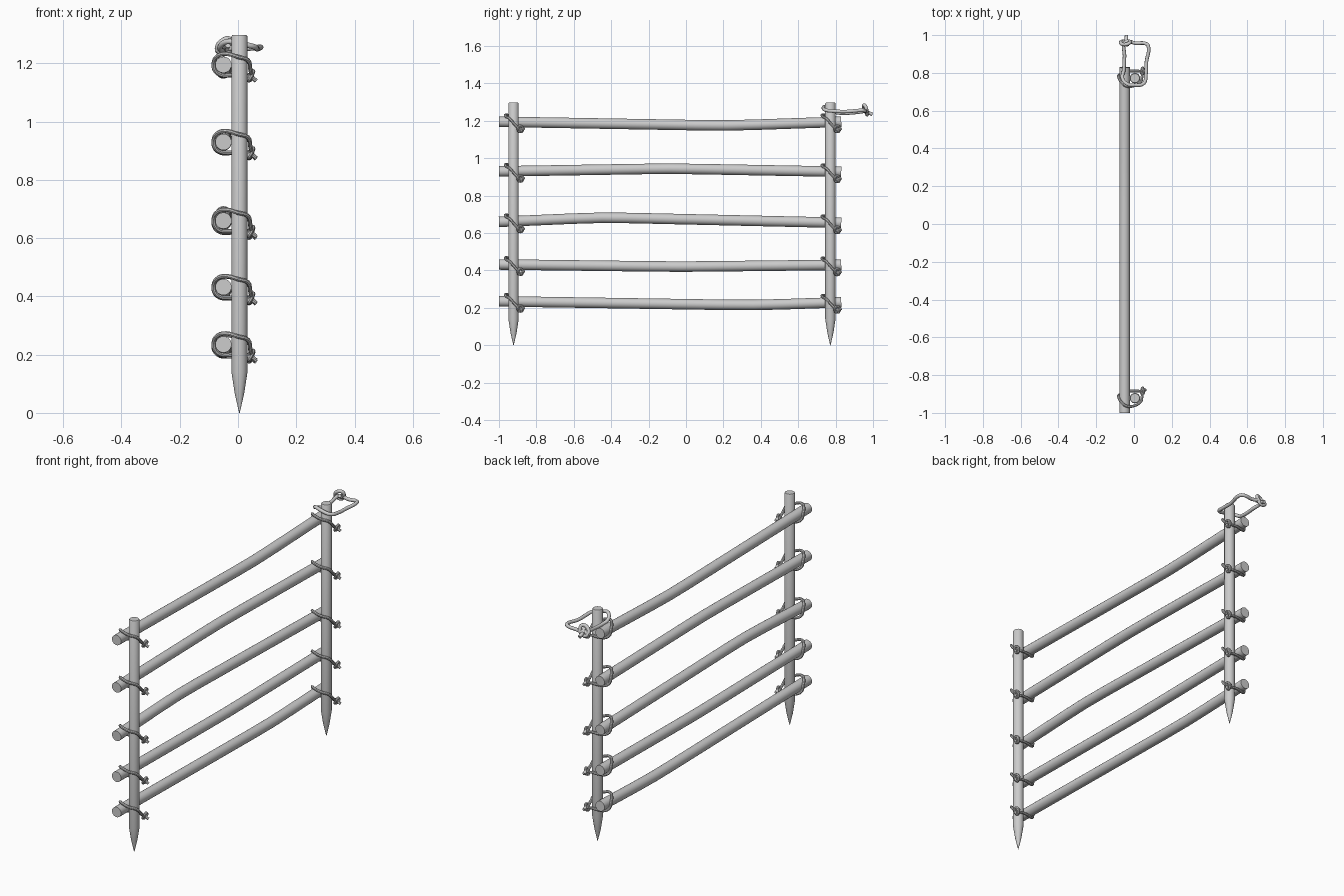
import bpy, math
from math import radians

if "Cube" in bpy.data.objects:
    bpy.data.objects.remove(bpy.data.objects["Cube"])


def finish(ob):
    bpy.ops.object.select_all(action='DESELECT')
    bpy.context.view_layer.objects.active = ob
    ob.select_set(True)
    if ob.type == 'CURVE':
        bpy.ops.object.convert(target='MESH')
    bpy.ops.object.shade_smooth_by_angle(angle=radians(40))


def tube(name, strands, radius, smooth=True, closed=(), res=3, sub=4):
    """Round tubes along one or more paths, joined in one object."""
    cu = bpy.data.curves.new(name, 'CURVE')
    cu.dimensions = '3D'
    cu.bevel_depth = radius
    cu.bevel_resolution = res
    cu.use_fill_caps = True
    cu.resolution_u = sub
    for i, pts in enumerate(strands):
        sp = cu.splines.new('BEZIER' if smooth else 'POLY')
        items = sp.bezier_points if smooth else sp.points
        items.add(len(pts) - 1)
        for p, co in zip(items, pts):
            if smooth:
                p.co = co
                p.handle_left_type = p.handle_right_type = 'AUTO'
            else:
                p.co = (*co, 1)
        sp.use_cyclic_u = i in closed
    ob = bpy.data.objects.new(name, cu)
    bpy.context.collection.objects.link(ob)
    finish(ob)
    return ob


def post(name, x, y):
    """Round stake turned from a profile, pointed at the bottom."""
    prof = [(0.001, 0.0), (0.016, 0.065), (0.0275, 0.14), (0.0275, 1.292), (0.024, 1.298)]
    n = 20
    verts = [(x + r * math.cos(2 * math.pi * k / n), y + r * math.sin(2 * math.pi * k / n), z)
             for r, z in prof for k in range(n)]
    faces = [(j * n + k, j * n + (k + 1) % n, (j + 1) * n + (k + 1) % n, (j + 1) * n + k)
             for j in range(len(prof) - 1) for k in range(n)]
    faces += [tuple(reversed(range(n))), tuple(range(n * (len(prof) - 1), n * len(prof)))]
    me = bpy.data.meshes.new(name)
    me.from_pydata(verts, [], faces)
    ob = bpy.data.objects.new(name, me)
    bpy.context.collection.objects.link(ob)
    finish(ob)


# Posts
POSTS = {'front': -0.922, 'back': 0.772}
for side, y in POSTS.items():
    post(side + '_post', 0.005, y)

# Rails: front end z, bend y, bend z, back end z
RAILS = [(0.235, 0.36, 0.214, 0.230), (0.432, -0.03, 0.420, 0.430),
         (0.660, -0.45, 0.684, 0.655), (0.930, -0.09, 0.945, 0.928),
         (1.195, 0.22, 1.174, 1.195)]
RX = -0.05
for i, (z0, yb, zb, z1) in enumerate(RAILS):
    y0, y1 = -1.0, 0.83
    d = 0.16
    za = zb + (z0 - zb) * d / (yb - y0)
    zc = zb + (z1 - zb) * d / (y1 - yb)
    pts = [(RX, y0, z0), (RX, yb - d, za), (RX, yb, zb + (za + zc - 2 * zb) * 0.2),
           (RX, yb + d, zc), (RX, y1, z1)]
    tube(f'rail_{i + 1}', [pts], 0.028, smooth=False, res=8)

# Rope lashing around a rail and a post, relative to the crossing
LOOP = [(-0.083, 0.008, 0.008), (-0.070, -0.018, 0.030), (-0.040, -0.042, 0.038),
        (0.000, -0.041, 0.027), (0.034, -0.021, 0.016), (0.042, 0.006, -0.014),
        (0.040, 0.032, -0.038), (0.010, 0.038, -0.035), (-0.030, 0.036, -0.036),
        (-0.062, 0.026, -0.034), (-0.081, 0.014, -0.016)]
KNOT = [(0.046, 0.048, -0.030), (0.052, 0.034, -0.022), (0.047, 0.024, -0.036),
        (0.038, 0.030, -0.052), (0.042, 0.046, -0.050)]
TAILS = [[(0.032, 0.036, -0.034), (0.046, 0.040, -0.042), (0.062, 0.044, -0.055)],
         [(0.036, 0.026, -0.040), (0.048, 0.046, -0.040), (0.044, 0.058, -0.034)]]
for side, py in POSTS.items():
    for i, (z0, _, _, z1) in enumerate(RAILS):
        z = z0 if side == 'front' else z1
        strands = [[(x, py + y, z + h) for x, y, h in s] for s in [LOOP, KNOT] + TAILS]
        tube(f'{side}_lashing_{i + 1}', strands, 0.0075, closed=(0, 1), res=2, sub=3)

# Rope latch loop at the top of the back post
latch = [(-0.045, 0.962, 1.252), (-0.050, 0.89, 1.243), (-0.055, 0.81, 1.243),
         (-0.062, 0.775, 1.255), (-0.038, 0.742, 1.275), (0.005, 0.735, 1.268),
         (0.052, 0.745, 1.258), (0.063, 0.79, 1.252), (0.066, 0.86, 1.250),
         (0.077, 0.935, 1.256), (0.068, 0.952, 1.255), (0.010, 0.957, 1.250)]
latch_knot = [(-0.070, 0.958, 1.255), (-0.052, 0.950, 1.278), (-0.028, 0.956, 1.283),
              (-0.022, 0.966, 1.258), (-0.042, 0.968, 1.234), (-0.066, 0.966, 1.240)]
latch_tails = [[(-0.035, 0.945, 1.262), (-0.040, 0.970, 1.246), (-0.040, 0.997, 1.235)],
               [(-0.020, 0.957, 1.252), (-0.050, 0.960, 1.250), (-0.078, 0.962, 1.246)]]
tube('latch_rope', [latch, latch_knot] + latch_tails, 0.0095, closed=(0, 1), res=3, sub=4)
